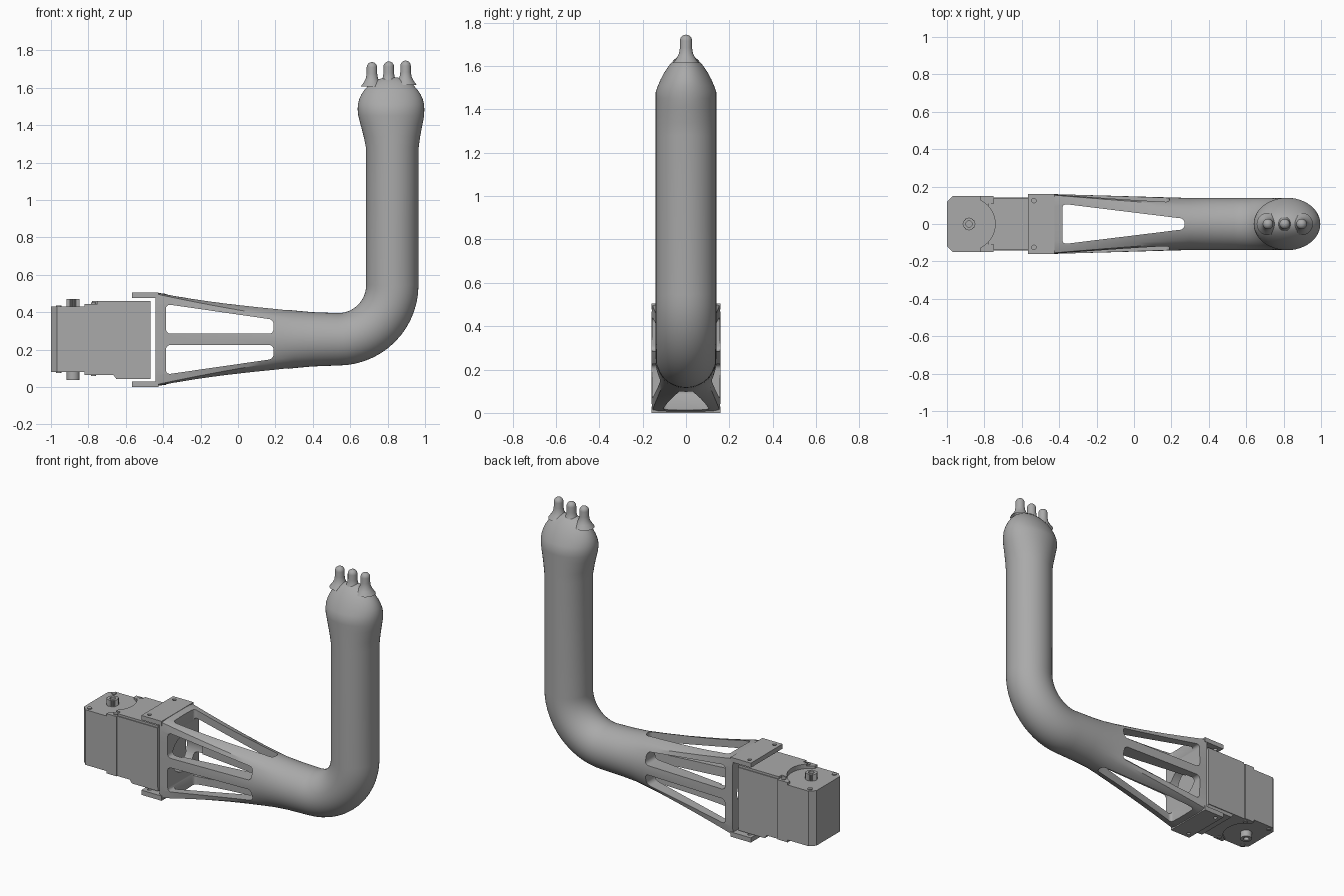
import bpy, bmesh
from math import sin, cos, pi, sqrt, radians
from mathutils import Matrix, Vector

cube = bpy.data.objects.get("Cube")
if cube:
    bpy.data.objects.remove(cube, do_unlink=True)

grey = bpy.data.materials.new("plain grey")
grey.use_nodes = True
grey.diffuse_color = (0.4, 0.4, 0.4, 1)
grey.node_tree.nodes["Principled BSDF"].inputs["Base Color"].default_value = (0.4, 0.4, 0.4, 1)

MID = 0.255          # height of the arm axis
SHAFT_X = -0.882     # servo output axis


def make(name, bm):
    bmesh.ops.recalc_face_normals(bm, faces=bm.faces)
    mesh = bpy.data.meshes.new(name)
    bm.to_mesh(mesh)
    bm.free()
    mesh.materials.append(grey)
    obj = bpy.data.objects.new(name, mesh)
    bpy.context.collection.objects.link(obj)
    return obj


def prism(name, pts, lo, hi, axis="Z", rounding=0.0):
    """Extrude a 2D outline along Z (points x, y) or Y (points x, z)."""
    bm = bmesh.new()
    place = (lambda a, b, h: (a, b, h)) if axis == "Z" else (lambda a, b, h: (a, h, b))
    low = [bm.verts.new(place(a, b, lo)) for a, b in pts]
    high = [bm.verts.new(place(a, b, hi)) for a, b in pts]
    bm.faces.new(low)
    bm.faces.new(high)
    for i in range(len(pts)):
        j = (i + 1) % len(pts)
        bm.faces.new((low[i], low[j], high[j], high[i]))
    if rounding:
        bm.edges.ensure_lookup_table()
        edges = [e for e in bm.edges if (e.verts[0] in low) != (e.verts[1] in low)]
        bmesh.ops.bevel(bm, geom=edges, offset=rounding, segments=5, profile=0.5, affect="EDGES")
    return make(name, bm)


def box(name, x0, x1, y, z0, z1):
    return prism(name, [(x0, -y), (x1, -y), (x1, y), (x0, y)], z0, z1)


def cylinder(name, x, y, z0, z1, r, n=32):
    pts = [(x + r * cos(2 * pi * i / n), y + r * sin(2 * pi * i / n)) for i in range(n)]
    return prism(name, pts, z0, z1)


def cut(obj, *cutters):
    bpy.context.view_layer.objects.active = obj
    for c in cutters:
        mod = obj.modifiers.new("cut", "BOOLEAN")
        mod.operation, mod.solver, mod.object = "DIFFERENCE", "EXACT", c
        bpy.ops.object.modifier_apply(modifier=mod.name)
        bpy.data.objects.remove(c, do_unlink=True)


def smooth(obj, angle=32):
    bpy.ops.object.select_all(action="DESELECT")
    obj.select_set(True)
    bpy.context.view_layer.objects.active = obj
    bpy.ops.object.shade_smooth_by_angle(angle=radians(angle))


# Arm sections: centre x, centre z, heading, half height, half width, squareness
rows = []
for i in range(9):
    t = i / 8
    rows.append((-0.44 + 0.74 * t, MID, 0, 0.25 - 0.096 * t, 0.16 - 0.021 * t, 1 - t))
rows.append((0.4, MID, 0, 0.145, 0.14, 0))
BEND = 0.29
for i in range(15):
    a = pi / 2 * i / 14
    rows.append((0.535 + BEND * sin(a), MID + BEND * (1 - cos(a)), a, 0.14, 0.14, 0))

# Flared head and dome
for z, half in ((1.28, 0.141), (1.34, 0.151), (1.41, 0.167), (1.45, 0.176), (1.48, 0.178)):
    rows.append((0.825 - 0.007 * (z - 1.28) / 0.2, z, pi / 2, half, 0.14, 0))
for i in range(1, 10):
    t = sin(pi / 2 * i / 9.3)
    ring = sqrt(1 - t * t)
    rows.append((0.818, 1.48 + 0.178 * t, pi / 2, 0.18 * ring, 0.14 * (0.6 * ring + 0.4 * (1 - t)), 0))

SEG = 48
bm = bmesh.new()
rings = []
for cx, cz, a, hn, hy, square in rows:
    ring = []
    for k in range(SEG):
        c, s = cos(2 * pi * k / SEG), sin(2 * pi * k / SEG)
        box_r = (abs(c) ** 24 + abs(s) ** 24) ** (-1 / 24)
        r = 1 + square * (box_r - 1)
        up = hn * r * s
        ring.append(bm.verts.new((cx - sin(a) * up, hy * r * c, cz + cos(a) * up)))
    rings.append(ring)
for r0, r1 in zip(rings, rings[1:]):
    for k in range(SEG):
        j = (k + 1) % SEG
        bm.faces.new((r0[k], r0[j], r1[j], r1[k]))
bm.faces.new(rings[0])
bm.faces.new(rings[-1])
arm = make("arm", bm)

# Truss windows and round opening in the end wall
window = [(-0.385, 0.03), (-0.385, 0.188), (0.19, 0.105), (0.19, 0.03)]
upper = prism("cut_upper", [(x, MID + z) for x, z in window], -0.4, 0.4, "Y", 0.024)
lower = prism("cut_lower", [(x, MID - z) for x, z in window], -0.4, 0.4, "Y", 0.024)
top = prism("cut_top", [(-0.382, -0.108), (0.27, -0.028), (0.27, 0.028), (-0.382, 0.108)],
            -0.2, 0.8, "Z", 0.022)
opening = cylinder("cut_opening", 0, 0, -0.1, 0.1, 0.115)
opening.data.transform(Matrix.Translation((-0.42, 0, MID)) @ Matrix.Rotation(pi / 2, 4, "Y"))
cut(arm, upper, lower, top, opening)
smooth(arm)

# Mounting tabs with bolt holes
for label, z0, z1 in (("top", 0.476, 0.505), ("bottom", 0.0, 0.03)):
    tab = box(label + "_mounting_tab", -0.568, -0.425, 0.16, z0, z1)
    cut(tab, *[cylinder("cut_bolt", -0.535, y, -0.1, 0.7, 0.012, 16) for y in (-0.125, 0.125)])

# Fingers, each turned from one profile
finger = [(0.06, 1.61), (0.042, 1.635), (0.032, 1.655), (0.028, 1.68)]
finger += [(0.028 * cos(pi / 2 * i / 6), 1.713 + 0.028 * sin(pi / 2 * i / 6)) for i in range(7)]
for i, label in enumerate(("right", "middle", "left")):
    bm = bmesh.new()
    vs = [bm.verts.new((r, 0, z + 0.004 * (i - 1))) for r, z in finger]
    es = [bm.edges.new(p) for p in zip(vs, vs[1:])]
    bmesh.ops.spin(bm, geom=vs + es, cent=(0, 0, 0), axis=(0, 0, 1), angle=2 * pi, steps=24)
    bmesh.ops.remove_doubles(bm, verts=bm.verts, dist=0.0005)
    bmesh.ops.translate(bm, verts=bm.verts, vec=Vector((0.716 + 0.09 * i, 0, 0)))
    smooth(make(label + "_finger", bm), 50)

# Servo body with chamfered outer end
CH = 0.032
prism("servo_body", [(-1, -0.15 + CH), (-1 + CH, -0.15), (-0.75, -0.15), (-0.75, -0.143),
                     (-0.467, -0.143), (-0.467, 0.143), (-0.75, 0.143), (-0.75, 0.15),
                     (-1 + CH, 0.15), (-1, 0.15 - CH)], 0.08, 0.43)


def bite():
    return cylinder("cut_bite", SHAFT_X, 0, -0.1, 0.7, 0.14, 48)


# Stepped casing covers, cut round the output shaft
for name, x0, x1, y, z0, z1 in (
        ("upper_casing", -0.82, -0.75, 0.15, 0.42, 0.445),
        ("upper_casing_inner", -0.75, -0.467, 0.143, 0.42, 0.445),
        ("upper_cover", -0.78, -0.75, 0.11, 0.44, 0.459),
        ("upper_cover_inner", -0.75, -0.467, 0.138, 0.44, 0.459),
        ("lower_casing", -0.82, -0.75, 0.15, 0.065, 0.09),
        ("lower_casing_inner", -0.75, -0.467, 0.143, 0.065, 0.09)):
    cut(box(name, x0, x1, y, z0, z1), bite())
prism("lower_cover", [(-0.67, 0.07), (-0.65, 0.042), (-0.467, 0.042), (-0.467, 0.07)],
      -0.138, 0.138, "Y")

# Splined output shaft and plain rear shaft, both bored
teeth = [(SHAFT_X + r * cos(pi * i / 24), r * sin(pi * i / 24))
         for i in range(48) for r in [0.036 if i % 2 else 0.031]]
shaft = prism("output_shaft", teeth, 0.42, 0.47)
cut(shaft, cylinder("cut_bore", SHAFT_X, 0, 0.44, 0.6, 0.017, 20))
rear = cylinder("rear_shaft", SHAFT_X, 0, 0.038, 0.09, 0.035)
cut(rear, cylinder("cut_bore", SHAFT_X, 0, -0.1, 0.065, 0.017, 20))
smooth(rear)

# Casing screws
for side, y in (("right", -0.122), ("left", 0.122)):
    for end, x, z in (("outer", -0.958, 0.43), ("inner", -0.773, 0.445)):
        cylinder(f"{side}_{end}_top_screw", x, y, z - 0.02, z + 0.006, 0.014, 16)
        cylinder(f"{side}_{end}_bottom_screw", x, y, 0.504 - z, 0.53 - z, 0.014, 16)
